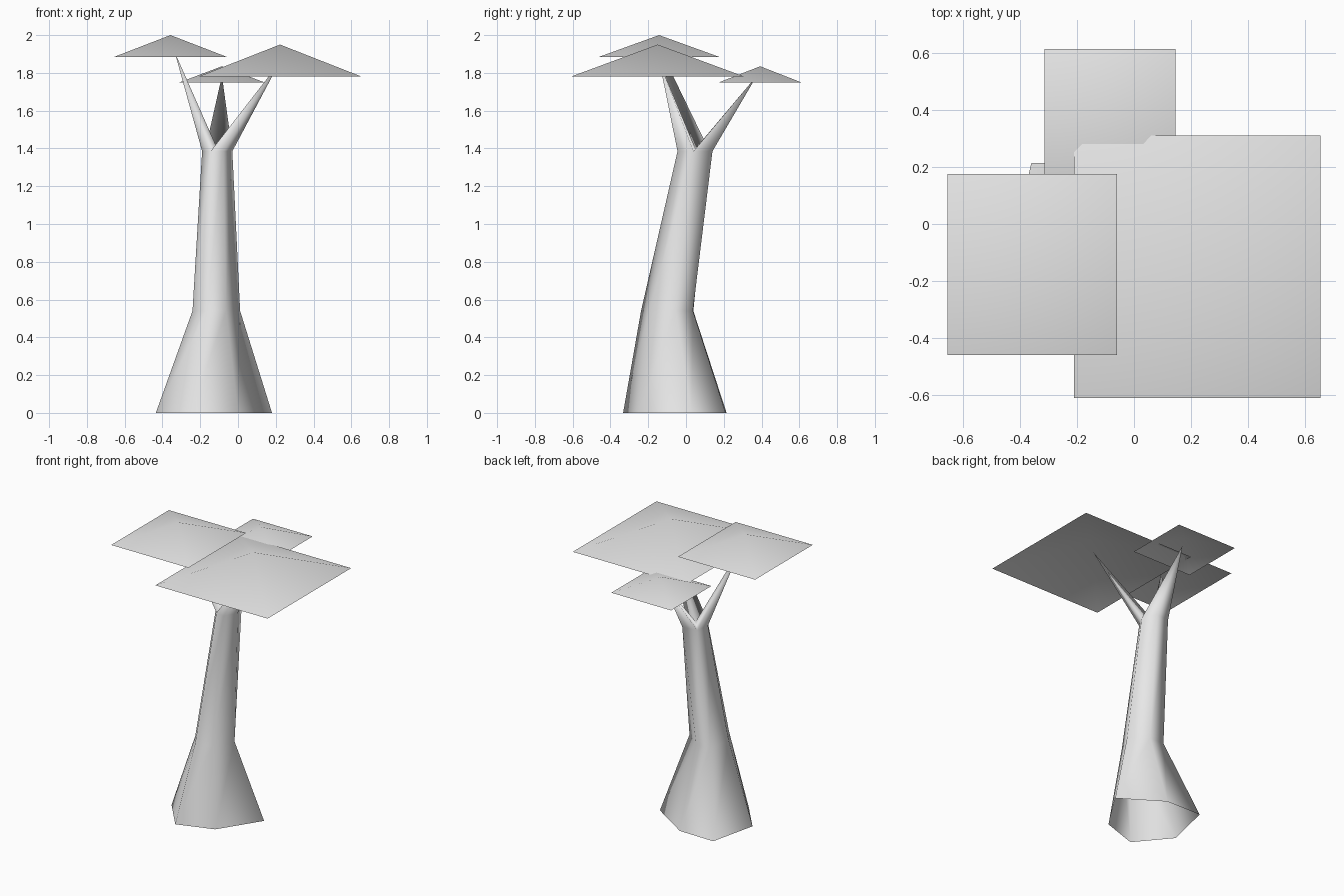
import bpy
import bmesh

cube = bpy.data.objects.get("Cube")
if cube:
    bpy.data.objects.remove(cube, do_unlink=True)

grey = bpy.data.materials.new("pale_grey")
grey.use_nodes = True
colour = (0.8, 0.8, 0.8, 1)
grey.diffuse_color = colour
grey.node_tree.nodes["Principled BSDF"].inputs["Base Color"].default_value = colour


def finish(name, bm):
    """Turn a bmesh into a smooth grey object."""
    for face in bm.faces:
        face.smooth = True
    mesh = bpy.data.meshes.new(name)
    bm.to_mesh(mesh)
    bm.free()
    mesh.materials.append(grey)
    obj = bpy.data.objects.new(name, mesh)
    bpy.context.scene.collection.objects.link(obj)
    return obj


def fan(bm, loop, tip):
    """Join a closed loop of vertices to one tip."""
    for a, b in zip(loop, loop[1:] + loop[:1]):
        bm.faces.new((a, b, tip))


# Six-sided trunk, open underneath, flared at the foot and leaning back
foot = [(0.18, 0.03), (-0.10, 0.21), (-0.36, 0.215),
        (-0.435, -0.11), (-0.25, -0.333), (0.0, -0.25)]
waist = [(-0.115 + (x + 0.128) * 0.41, -0.10 + (y + 0.06) * 0.505) for x, y in foot]
crown = [(-0.03, 0.04), (-0.07, 0.14), (-0.175, 0.125),
         (-0.19, 0.03), (-0.145, -0.03), (-0.08, -0.045)]

bm = bmesh.new()
rings = []
for outline, z in ((foot, 0), (waist, 0.54), (crown, 1.385)):
    rings.append([bm.verts.new((x, y, z)) for x, y in outline])
for low, high in zip(rings, rings[1:]):
    for i in range(6):
        j = (i + 1) % 6
        bm.faces.new((low[i], low[j], high[j], high[i]))

# Three tapering branches, each on a third of the crown
fork = bm.verts.new((-0.11, 0.05, 1.40))
tips = [(-0.085, 0.375, 1.785), (-0.335, -0.13, 1.91), (0.22, -0.14, 1.855)]
for n, tip in enumerate(tips):
    base = [rings[2][(2 * n + k) % 6] for k in range(3)] + [fork]
    fan(bm, base, bm.verts.new(tip))
finish("trunk_and_branches", bm)


# Square canopies: shallow pyramids, open underneath
def canopy(name, x0, x1, y0, y1, z0, z1):
    bm = bmesh.new()
    corners = [bm.verts.new((x, y, z0))
               for x, y in ((x0, y0), (x1, y0), (x1, y1), (x0, y1))]
    fan(bm, corners, bm.verts.new(((x0 + x1) / 2, (y0 + y1) / 2, z1)))
    finish(name, bm)


canopy("large_canopy", -0.21, 0.655, -0.61, 0.31, 1.78, 1.95)
canopy("medium_canopy", -0.655, -0.06, -0.46, 0.175, 1.885, 2.0)
canopy("small_canopy", -0.315, 0.145, 0.17, 0.615, 1.748, 1.835)
